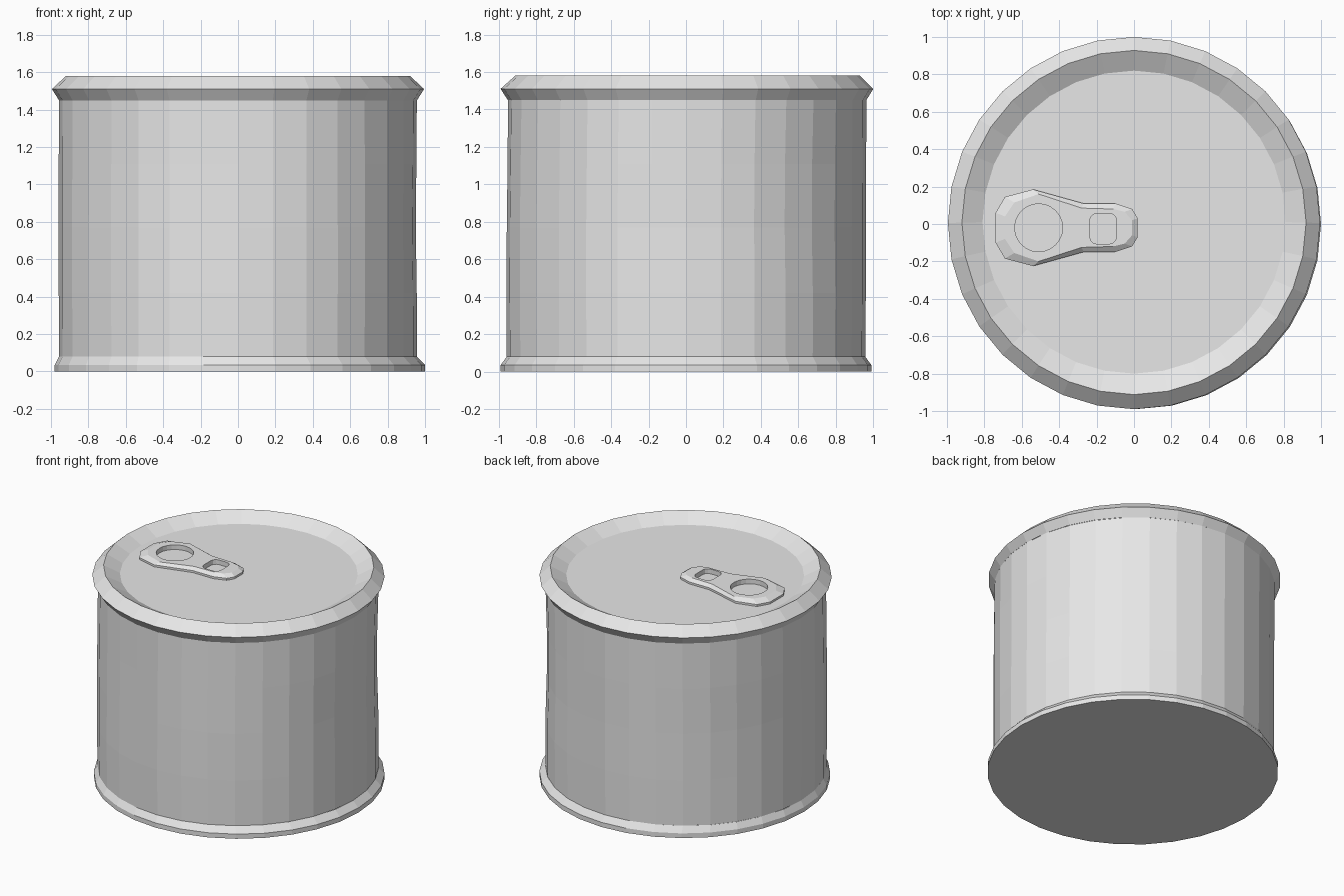
import bpy, bmesh, math

cube = bpy.data.objects.get("Cube")
if cube:
    bpy.data.objects.remove(cube, do_unlink=True)

SIDES = 32
LID_Z = 1.52

metal = bpy.data.materials.new("plain_grey_metal")
metal.use_nodes = True
grey = (0.8, 0.8, 0.8, 1)
metal.diffuse_color = grey
metal.node_tree.nodes["Principled BSDF"].inputs["Base Color"].default_value = grey


def finish(bm, name):
    """Turn a bmesh into a named, flat-shaded object."""
    bmesh.ops.recalc_face_normals(bm, faces=bm.faces[:])
    mesh = bpy.data.meshes.new(name)
    bm.to_mesh(mesh)
    bm.free()
    mesh.materials.append(metal)
    obj = bpy.data.objects.new(name, mesh)
    bpy.context.collection.objects.link(obj)
    return obj


def ring(bm, points):
    return [bm.verts.new(p) for p in points]


def bridge(bm, a, b):
    n = len(a)
    for i in range(n):
        j = (i + 1) % n
        bm.faces.new((a[i], a[j], b[j], b[i]))


def loop_edges(bm, loop):
    found = []
    for i, v in enumerate(loop):
        w = loop[(i + 1) % len(loop)]
        found.append(bm.edges.get((v, w)) or bm.edges.new((v, w)))
    return found


# Shallow dents in the wall: angle in degrees, height, spread, depth
DENTS = [(35, 0.95, 25, 0.015), (-8, 0.75, 16, 0.010),
         (-105, 0.95, 20, 0.007), (150, 0.6, 25, 0.008)]


def dent(angle, z):
    total = 0
    for centre, height, spread, depth in DENTS:
        turn = (math.degrees(angle) - centre + 180) % 360 - 180
        total += depth * math.exp(-(turn / spread) ** 2 - ((z - height) / 0.4) ** 2)
    return total


def lathe(name, profile, wall=False, cap_first=False, cap_last=False):
    """Revolve rows of (radius, height, x shift, y shift)."""
    bm = bmesh.new()
    rings = []
    for r, z, cx, cy in profile:
        pts = []
        for i in range(SIDES):
            a = math.tau * i / SIDES
            rr = r - (dent(a, z) if wall else 0)
            pts.append((cx + rr * math.cos(a), cy + rr * math.sin(a), z))
        rings.append(ring(bm, pts))
    for a, b in zip(rings, rings[1:]):
        bridge(bm, a, b)
    if cap_first:
        bm.faces.new(rings[0])
    if cap_last:
        bm.faces.new(rings[-1])
    return finish(bm, name)


# Base with a flared foot
lathe("base", [(0.99, 0, 0.01, 0), (0.99, 0.035, 0.01, 0), (0.957, 0.08, 0, 0)],
      cap_first=True)

# Wall in four bands
lathe("wall", [(0.957, 0.08, 0, 0), (0.96, 0.42, 0, 0), (0.96, 0.77, 0, 0),
               (0.959, 1.11, 0, 0.003), (0.957, 1.45, 0, 0.006)], wall=True)

# Rolled rim and sunken lid
lathe("rim_and_lid", [(0.957, 1.45, 0, 0.006), (0.995, 1.51, 0, 0.005),
                      (0.92, 1.58, 0, 0.008), (0.81, LID_Z, 0, 0.01)],
      cap_last=True)


# Pull tab: bevelled plate with a round and a squarish opening
TAB_Y = -0.02


def mirrored(half, z):
    """Close a half outline (x, half width) about the tab's centre line."""
    upper = [(x, TAB_Y + w, z) for x, w in half]
    lower = [(x, TAB_Y - w, z) for x, w in reversed(half)]
    return upper + lower


def rounded_box(cx, cy, hx, hy, r, z):
    pts = []
    for k, (sx, sy) in enumerate([(1, 1), (-1, 1), (-1, -1), (1, -1)]):
        for step in range(4):
            a = math.pi / 2 * (k + step / 3)
            pts.append((cx + sx * (hx - r) + r * math.cos(a),
                        cy + sy * (hy - r) + r * math.sin(a), z))
    return pts


foot = [(0.02, 0.05), (-0.01, 0.10), (-0.10, 0.13), (-0.27, 0.13),
        (-0.54, 0.205), (-0.69, 0.165), (-0.74, 0.08)]
crown = [(-0.01, 0.04), (-0.05, 0.085), (-0.11, 0.10), (-0.28, 0.105),
         (-0.51, 0.18), (-0.64, 0.135), (-0.69, 0.06)]
top_z = LID_Z + 0.035

bm = bmesh.new()
low = ring(bm, mirrored(foot, LID_Z))
shoulder = ring(bm, mirrored(foot, LID_Z + 0.015))
top = ring(bm, mirrored(crown, top_z))
bridge(bm, low, shoulder)
bridge(bm, shoulder, top)

circle = [(-0.51 + 0.128 * math.cos(math.tau * i / 24),
           TAB_Y + 0.128 * math.sin(math.tau * i / 24), top_z) for i in range(24)]
openings = [circle, rounded_box(-0.165, -0.025, 0.072, 0.082, 0.04, top_z)]
edges = loop_edges(bm, top)
for outline in openings:
    upper = ring(bm, outline)
    lower = ring(bm, [(x, y, LID_Z) for x, y, z in outline])
    bridge(bm, upper, lower)
    edges += loop_edges(bm, upper)
bmesh.ops.triangle_fill(bm, edges=edges, use_beauty=True, normal=(0, 0, 1))
finish(bm, "pull_tab")
